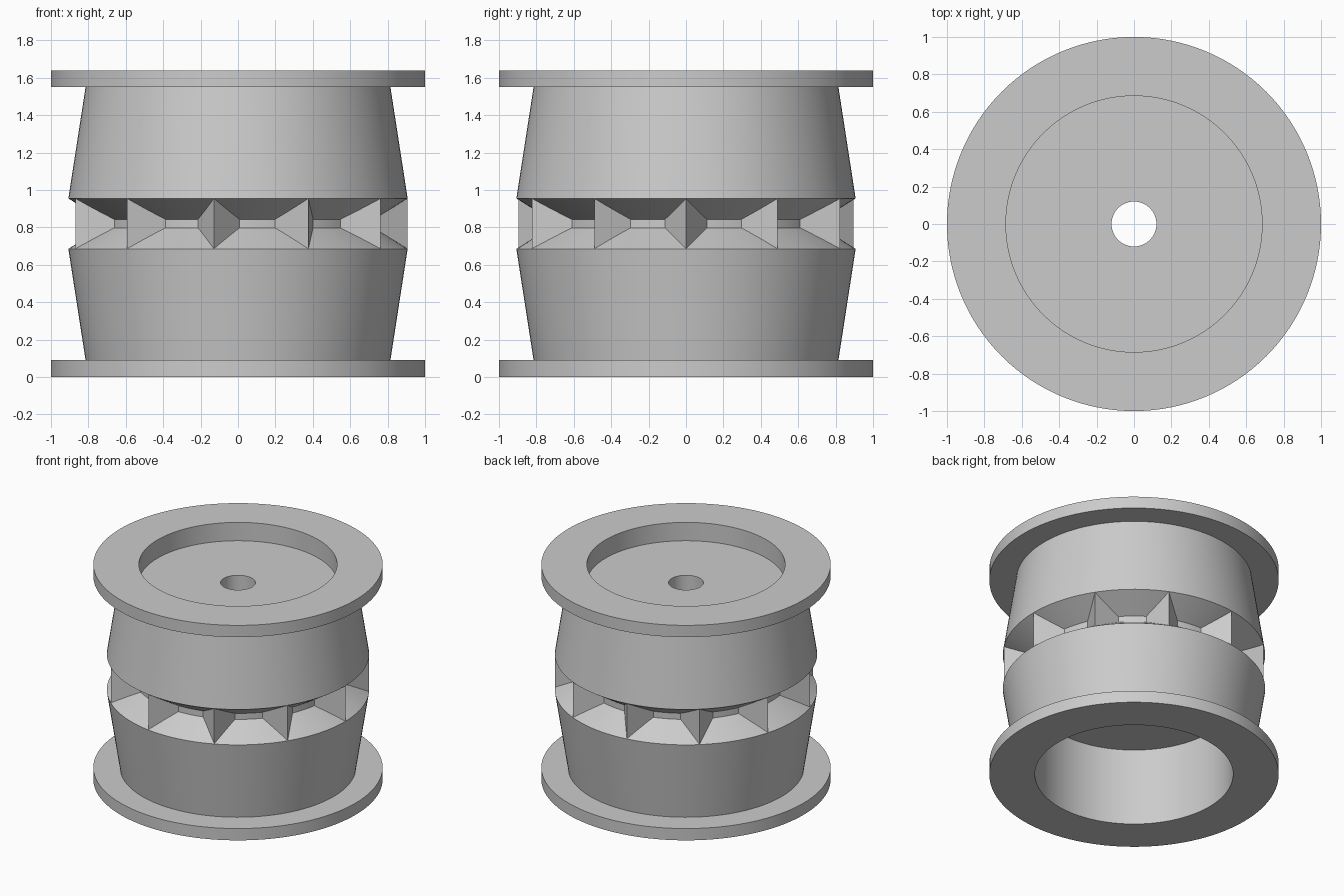
import bpy
import bmesh
from math import cos, sin, pi, radians

cube = bpy.data.objects.get("Cube")
if cube:
    bpy.data.objects.remove(cube, do_unlink=True)

GREY = (0.6, 0.6, 0.6, 1.0)
grey = bpy.data.materials.new("plain grey")
grey.use_nodes = True
grey.diffuse_color = GREY
grey.node_tree.nodes["Principled BSDF"].inputs["Base Color"].default_value = GREY


def finish(bm, name, smooth):
    bmesh.ops.recalc_face_normals(bm, faces=bm.faces[:])
    mesh = bpy.data.meshes.new(name)
    bm.to_mesh(mesh)
    bm.free()
    mesh.materials.append(grey)
    obj = bpy.data.objects.new(name, mesh)
    bpy.context.collection.objects.link(obj)
    if smooth:
        bpy.ops.object.select_all(action="DESELECT")
        obj.select_set(True)
        bpy.context.view_layer.objects.active = obj
        bpy.ops.object.shade_smooth_by_angle(angle=radians(25))
    return obj


HEIGHT, FLANGE = 1.64, 0.09
RIM_R, RIM_LOW, RIM_HIGH = 0.907, 0.685, 0.955
SLOT_R = 0.731

# Turned hub: flanges, tapered drums, V groove, recesses and through hole
profile = [
    (0.12, 0.59), (0.685, 0.59), (0.685, 0), (1, 0), (1, FLANGE),
    (0.815, FLANGE), (RIM_R, RIM_LOW), (SLOT_R, 0.797), (SLOT_R, 0.843),
    (RIM_R, RIM_HIGH), (0.815, HEIGHT - FLANGE), (1, HEIGHT - FLANGE),
    (1, HEIGHT), (0.685, HEIGHT), (0.685, 1.5), (0.12, 1.5),
]
bm = bmesh.new()
ring = [bm.verts.new((r, 0, z)) for r, z in profile]
edges = [bm.edges.new((v, ring[i - 1])) for i, v in enumerate(ring)]
bmesh.ops.spin(bm, geom=ring + edges, cent=(0, 0, 0), axis=(0, 0, 1),
               angle=2 * pi, steps=128, use_merge=True)
bmesh.ops.remove_doubles(bm, verts=bm.verts[:], dist=0.0001)
finish(bm, "hub_body", True)

# Wedge fins standing in the groove, knife edge outward
FINS = 11
HALF = radians(8.8)
bm = bmesh.new()
for i in range(FINS):
    a = 2 * pi * i / FINS
    plan = [(RIM_R - 0.001, a), (SLOT_R, a + HALF), (0.70, a), (SLOT_R, a - HALF)]
    low, high = [[bm.verts.new((r * cos(t), r * sin(t), z)) for r, t in plan]
                 for z in (RIM_LOW + 0.001, RIM_HIGH - 0.001)]
    bm.faces.new(low[::-1])
    bm.faces.new(high)
    for j in range(4):
        k = (j + 1) % 4
        bm.faces.new((low[j], low[k], high[k], high[j]))
finish(bm, "groove_fins", False)
